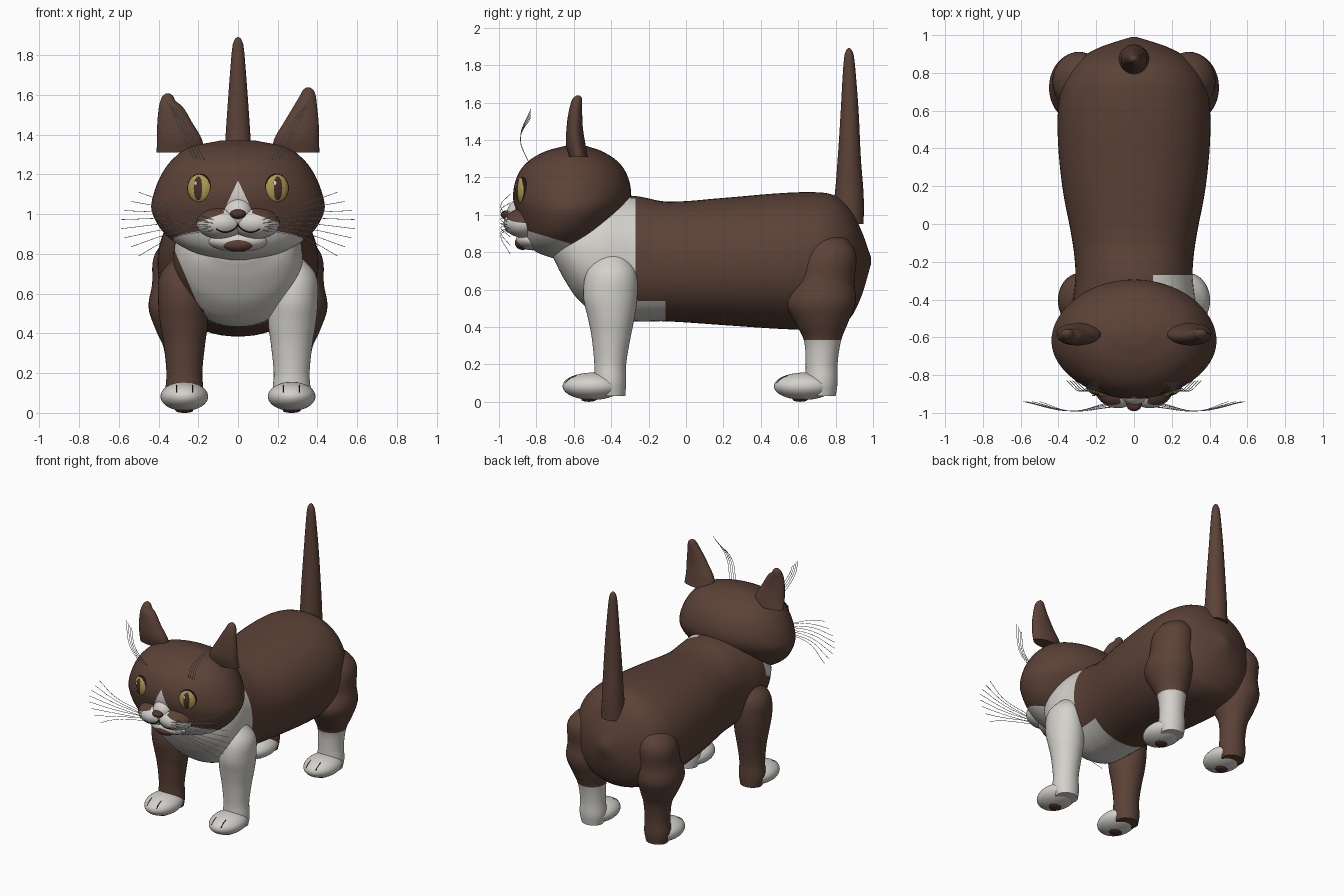
import bpy, bmesh, math
from mathutils import Vector, Matrix

old = bpy.data.objects.get("Cube")
if old:
    bpy.data.objects.remove(old)


def material(name, rgb):
    m = bpy.data.materials.new(name)
    m.use_nodes = True
    m.diffuse_color = (*rgb, 1)
    m.node_tree.nodes["Principled BSDF"].inputs["Base Color"].default_value = (*rgb, 1)
    return m


BROWN = material("brown fur", (0.105, 0.054, 0.038))
WHITE = material("white fur", (0.66, 0.64, 0.60))
GOLD = material("gold iris", (0.42, 0.32, 0.08))
DARK = material("dark line", (0.015, 0.01, 0.008))
PUPIL = material("pupil brown", (0.06, 0.03, 0.02))
NOSE = material("nose brown", (0.085, 0.035, 0.025))
WHISKER = material("whisker white", (0.75, 0.75, 0.72))


def finish(name, bm, mats, rule=None, planes=(), place=None):
    """Cut along the colour borders, colour faces by rule, and make the object."""
    for co, no in planes:
        geom = bm.verts[:] + bm.edges[:] + bm.faces[:]
        bmesh.ops.bisect_plane(bm, geom=geom, plane_co=co, plane_no=no, dist=1e-5)
    bmesh.ops.recalc_face_normals(bm, faces=bm.faces[:])
    for f in bm.faces:
        f.smooth = True
        if rule:
            f.material_index = rule(f.calc_center_median())
    if place:
        bm.transform(place)
    me = bpy.data.meshes.new(name)
    bm.to_mesh(me)
    bm.free()
    me.set_sharp_from_angle(angle=math.radians(50))
    for m in mats:
        me.materials.append(m)
    ob = bpy.data.objects.new(name, me)
    bpy.context.collection.objects.link(ob)
    return ob


def spline(stations, steps):
    """Smooth interpolation through the stations; first value is the axis."""
    n = len(stations)
    S = [Vector(s) for s in stations]
    tan = []
    for i in range(n):
        a, b = S[max(i - 1, 0)], S[min(i + 1, n - 1)]
        tan.append((b - a) / (b[0] - a[0]))
    out = []
    for i in range(n - 1):
        h = S[i + 1][0] - S[i][0]
        for k in range(steps):
            t = k / steps
            out.append(S[i] * (2*t**3 - 3*t*t + 1) + tan[i] * h * (t**3 - 2*t*t + t)
                       + S[i + 1] * (3*t*t - 2*t**3) + tan[i + 1] * h * (t**3 - t*t))
    return out + [S[-1]]


def loft(name, stations, mats, rule=None, planes=(), along_y=False, n=48, steps=5, power=2.0):
    """Stations are (axis, centre a, centre b, half a, half b)."""
    bm = bmesh.new()
    rings = []
    for t, ca, cb, ha, hb in spline(stations, steps):
        ring = []
        for k in range(n):
            c, s = math.cos(math.tau * k / n), math.sin(math.tau * k / n)
            a = ca + ha * math.copysign(abs(c) ** (2 / power), c)
            b = cb + hb * math.copysign(abs(s) ** (2 / power), s)
            ring.append(bm.verts.new((a, t, b) if along_y else (a, b, t)))
        rings.append(ring)
    for r, q in zip(rings, rings[1:]):
        for k in range(n):
            j = (k + 1) % n
            bm.faces.new((r[k], r[j], q[j], q[k]))
    bm.faces.new(rings[0])
    bm.faces.new(rings[-1])
    return finish(name, bm, mats, rule, planes)


def ball(name, centre, radii, mats, rule=None, planes=(), turn=0, local=False, seg=40):
    bm = bmesh.new()
    bmesh.ops.create_uvsphere(bm, u_segments=seg, v_segments=seg // 2, radius=1)
    place = Matrix.LocRotScale(centre, Matrix.Rotation(turn, 3, "Z"), radii)
    if local:
        return finish(name, bm, mats, rule, planes, place)
    bm.transform(place)
    return finish(name, bm, mats, rule, planes)


def strand(name, pts, radius, mat):
    cu = bpy.data.curves.new(name, "CURVE")
    cu.dimensions = "3D"
    cu.bevel_depth, cu.bevel_resolution = radius, 1
    sp = cu.splines.new("BEZIER")
    sp.bezier_points.add(len(pts) - 1)
    for p, co in zip(sp.bezier_points, pts):
        p.co = co
        p.handle_left_type = p.handle_right_type = "AUTO"
    cu.materials.append(mat)
    bpy.context.collection.objects.link(bpy.data.objects.new(name, cu))


# Body: brown, with a white chest, collar and belly patch
body = [(y, 0, (lo + hi) / 2, w, (hi - lo) / 2) for y, lo, hi, w in (
    (-0.71, .77, .86, .12), (-0.66, .67, .98, .24), (-0.58, .55, 1.05, .30), (-0.45, .45, 1.10, .325),
    (-0.27, .43, 1.10, .31), (-0.1, .43, 1.07, .325), (.2, .41, 1.09, .38), (.5, .39, 1.115, .405),
    (.7, .385, 1.12, .39), (.8, .40, 1.10, .35), (.88, .45, 1.03, .28), (.94, .57, .91, .17),
    (.99, .74, .77, .015))]


def body_rule(p):
    chest = p.y < -0.5 and p.x + 0.43 * (p.z - 0.47) > -0.17
    collar = p.y < -0.27 and p.x > 0.1
    belly = p.y < -0.11 and p.z < 0.54 and p.x > -0.17
    return int(chest or collar or belly)


loft("body", body, [BROWN, WHITE], body_rule,
     [((0, -0.5, 0), (0, 1, 0)), ((0, -0.27, 0), (0, 1, 0)), ((0, -0.11, 0), (0, 1, 0)),
      ((0, 0, 0.54), (0, 0, 1)), ((0.1, 0, 0), (1, 0, 0)), ((-0.17, 0, 0), (1, 0, 0)),
      ((-0.17, 0, 0.47), (1, 0, 0.43))], along_y=True, n=64, power=2.15)


# Head: brown, with a white blaze and white lower jaw
def head_rule(p):
    blaze = p.y < -0.7 and abs(p.x) < 0.47 * (1.17 - p.z)
    jaw = p.y < -0.59 and p.z < 0.66 - 0.3 * p.y
    return int((blaze and p.z > 0.94) or jaw)


face_planes = [((0, 0, 1.17), (1, 0, 0.47)), ((0, 0, 1.17), (-1, 0, 0.47)),
               ((0, 0, 0.66), (0, 0.3, 1)), ((0, -0.59, 0), (0, 1, 0)), ((0, 0, 0.94), (0, 0, 1))]
head = [(z, 0, (f + b) / 2, w, (b - f) / 2) for z, f, b, w in (
    (.77, -.72, -.56, .08), (.80, -.80, -.52, .20), (.85, -.85, -.48, .305), (.92, -.88, -.41, .385),
    (1.02, -.91, -.33, .435), (1.1, -.925, -.295, .425), (1.2, -.905, -.31, .385),
    (1.28, -.85, -.36, .325), (1.34, -.75, -.45, .235), (1.37, -.64, -.54, .09))]
loft("head", head, [BROWN, WHITE], head_rule, face_planes, n=64)
ball("nose_bridge", (0, -.87, 1.0), (.08, .09, .09), [BROWN, WHITE], head_rule, face_planes)


def muzzle_rule(p):
    return int(p.z < 1.03 - 0.35 * abs(p.x) or head_rule(p))


# Muzzle, chin and nose
MUZZLE, MUZZLE_R = Vector((.085, -.86, .955)), Vector((.125, .115, .08))


def on_muzzle(x, z):
    d = 1 - ((abs(x) - MUZZLE.x) / MUZZLE_R.x) ** 2 - ((z - MUZZLE.z) / MUZZLE_R.z) ** 2
    return (x, MUZZLE.y - MUZZLE_R.y * math.sqrt(max(d, 0)), z)


for s, side in ((1, "left"), (-1, "right")):
    ball(side + "_muzzle", (s * MUZZLE.x, MUZZLE.y, MUZZLE.z), MUZZLE_R, [BROWN, WHITE], muzzle_rule,
         [((0, 0, 1.03), (s * 0.35, 0, 1))])
    strand(side + "_mouth_line", [on_muzzle(s * x, z) for x, z in
           ((0, .98), (.002, .945), (.03, .918), (.075, .91), (.11, .925))], .004, DARK)
ball("chin", (0, -.82, .865), (.15, .09, .055), [WHITE])
ball("chin_spot", (0, -.875, .85), (.08, .04, .038), [BROWN])
ball("nose", (0, -.957, 1.0), (.04, .034, .024), [NOSE])


# Eyes: dark rim, gold iris, tall pupil and a glint
def eye_rule(p):
    if (p.x / 0.36) ** 2 + (p.z / 0.82) ** 2 < 1:
        return 2
    return 1 if math.hypot(p.x, p.z) > 0.93 else 0


for s, side in ((1, "left"), (-1, "right")):
    ball(side + "_eye", (s * .193, -.876, 1.13), (.063, .033, .073), [GOLD, DARK, PUPIL],
         eye_rule, turn=s * .3, local=True, seg=72)
    ball(side + "_eye_glint", (s * .2 - .014, -.908, 1.155), (.008, .004, .012), [WHISKER], seg=16)

    # Ears
    tip = 0 if s > 0 else -.03
    loft(side + "_ear", [(1.31, s * .29, -.575, .12, .05), (1.38, s * .295, -.59, .112, .052),
         (1.46, s * .318, -.595, .088, .044), (1.54, s * .338, -.592, .06, .037),
         (1.60 + tip, s * .352, -.585, .038, .03), (1.625 + tip, s * .353, -.58, .026, .022),
         (1.638 + tip, s * .353, -.577, .008, .008)], [BROWN], n=32)

    # Whiskers and brow hairs
    for k in range(8):
        u = k / 7
        start = on_muzzle(s * (.12 + .03 * (k % 2)), .92 + .06 * u)
        strand(f"{side}_whisker_{k + 1}", [start, (s * .33, -.99, .88 + .17 * u),
               (s * (.5 + .09 * math.sin(math.pi * u)), -.94, .79 + .32 * u)], .0016, WHISKER)
    for k in range(4):
        strand(f"{side}_brow_hair_{k + 1}", [(s * (.17 + .017 * k), -.84, 1.275),
               (s * (.24 + .015 * k), -.885, 1.41), (s * (.31 + .015 * k), -.83, 1.52 + .015 * k)],
               .0018, WHISKER)

# Tail
loft("tail", [(.95, 0, .86, .085, .09), (1.1, 0, .872, .075, .078), (1.3, 0, .873, .068, .062),
     (1.55, 0, .875, .052, .048), (1.75, 0, .873, .037, .035), (1.85, 0, .872, .027, .025),
     (1.88, 0, .872, .016, .015), (1.892, 0, .872, .004, .004)], [BROWN], n=32)

# Legs: (height, x, y, half width, half depth)
FRONT = [(.03, .27, -.395, .08, .07), (.1, .27, -.405, .095, .085), (.2, .27, -.405, .09, .085),
         (.35, .27, -.40, .105, .105), (.45, .272, -.40, .12, .125), (.57, .28, -.405, .122, .145),
         (.70, .28, -.40, .11, .13), (.80, .25, -.40, .05, .06)]
REAR = [(.03, .27, .73, .08, .07), (.1, .27, .725, .095, .085), (.2, .27, .725, .09, .085),
        (.33, .275, .73, .10, .10), (.42, .285, .725, .13, .14), (.53, .295, .722, .155, .185),
        (.65, .29, .74, .142, .16), (.78, .29, .76, .135, .15), (.86, .27, .76, .10, .11),
        (.90, .25, .76, .04, .05)]
for end, stations, paw_y in (("front", FRONT, -.50), ("rear", REAR, .63)):
    for s, side in ((1, "left"), (-1, "right")):
        # White height: whole front left leg, sock on the rear left, none on the right
        sock = (1.0 if end == "front" else .33) if s > 0 else 0
        loft(f"{end}_{side}_leg", [(z, s * x, y, a, b) for z, x, y, a, b in stations], [BROWN, WHITE],
             lambda p: int(p.z < sock), [((0, 0, sock), (0, 0, 1))], n=40)
        paw, size = Vector((s * .27, paw_y, .083)), Vector((.12, .16, .073))
        ball(f"{end}_{side}_paw", paw, size, [WHITE])
        ball(f"{end}_{side}_pad", paw - Vector((0, .02, .071)), (.045, .04, .012), [NOSE], seg=20)
        # Toe creases
        for k in (-1, 1):
            pts = []
            for deg in (15, 35, 55):
                a, w = math.radians(deg), .94
                pts.append(paw + Vector((k * .04, -size.y * w * math.cos(a), size.z * w * math.sin(a))))
            strand(f"{end}_{side}_toe_line_{k + 2}", pts, .003, DARK)
